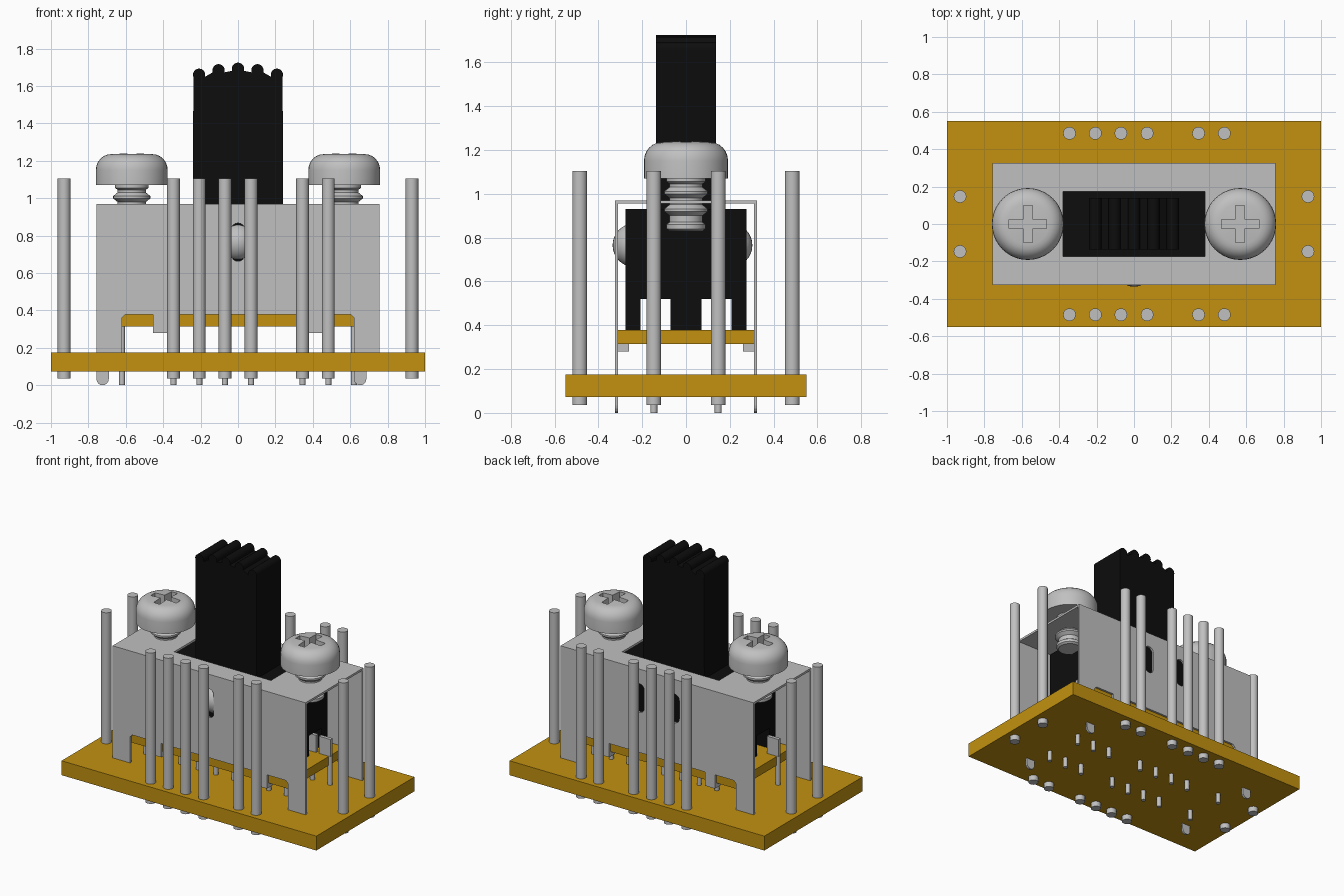
import bpy, bmesh, math
from mathutils import Vector, Matrix

if "Cube" in bpy.data.objects:
    bpy.data.objects.remove(bpy.data.objects["Cube"])


def material(name, rgb):
    m = bpy.data.materials.new(name)
    m.use_nodes = True
    m.diffuse_color = (*rgb, 1)
    m.node_tree.nodes["Principled BSDF"].inputs["Base Color"].default_value = (*rgb, 1)
    return m


METAL = material("light grey metal", (0.53, 0.53, 0.53))
GOLD = material("amber board", (0.54, 0.285, 0.005))
BLACK = material("black plastic", (0.004, 0.004, 0.004))


def finish(name, bm, mat, smooth=False):
    bmesh.ops.recalc_face_normals(bm, faces=bm.faces)
    mesh = bpy.data.meshes.new(name)
    bm.to_mesh(mesh)
    bm.free()
    mesh.materials.append(mat)
    ob = bpy.data.objects.new(name, mesh)
    bpy.context.collection.objects.link(ob)
    if smooth:
        bpy.ops.object.select_all(action='DESELECT')
        ob.select_set(True)
        bpy.context.view_layer.objects.active = ob
        bpy.ops.object.shade_smooth_by_angle(angle=math.radians(35))
    return ob


def box(name, x, y, z, mat):
    bm = bmesh.new()
    bmesh.ops.create_cube(bm, size=1)
    for v in bm.verts:
        v.co = [lo + (c + 0.5) * (hi - lo) for c, (lo, hi) in zip(v.co, (x, y, z))]
    return finish(name, bm, mat)


def prism(name, pts, y0, y1, mat, smooth=False):
    """Extrude an x/z outline along y."""
    bm = bmesh.new()
    face = bm.faces.new([bm.verts.new((x, y0, z)) for x, z in pts])
    ext = bmesh.ops.extrude_face_region(bm, geom=[face])["geom"]
    bmesh.ops.translate(bm, vec=(0, y1 - y0, 0),
                        verts=[e for e in ext if isinstance(e, bmesh.types.BMVert)])
    return finish(name, bm, mat, smooth)


def cylinder(name, x, y, z0, z1, r, mat, sides=20):
    bm = bmesh.new()
    bmesh.ops.create_cone(bm, cap_ends=True, segments=sides, radius1=r, radius2=r,
                          depth=z1 - z0, matrix=Matrix.Translation((x, y, (z0 + z1) / 2)))
    return finish(name, bm, mat, True)


def lathe(name, profile, x, mat, sides=40):
    bm = bmesh.new()
    verts = [bm.verts.new((r, 0, z)) for r, z in profile]
    edges = [bm.edges.new(p) for p in zip(verts, verts[1:])]
    bmesh.ops.spin(bm, geom=verts + edges, cent=(0, 0, 0), axis=(0, 0, 1),
                   angle=math.tau, steps=sides)
    bmesh.ops.remove_doubles(bm, verts=bm.verts, dist=1e-4)
    bmesh.ops.translate(bm, vec=(x, 0, 0), verts=bm.verts)
    return finish(name, bm, mat, True)


def cut(ob, cutter):
    mod = ob.modifiers.new("cut", 'BOOLEAN')
    mod.operation = 'DIFFERENCE'
    mod.solver = 'EXACT'
    mod.object = cutter
    bpy.context.view_layer.objects.active = ob
    bpy.ops.object.modifier_apply(modifier=mod.name)
    bpy.data.objects.remove(cutter)


def arc(cx, cz, r, a0, a1, n=8):
    return [(cx + r * math.cos(math.radians(a0 + (a1 - a0) * i / n)),
             cz + r * math.sin(math.radians(a0 + (a1 - a0) * i / n))) for i in range(n + 1)]


# Circuit board and the small plate inside the switch
box("circuit_board", (-1, 1), (-0.55, 0.55), (0.073, 0.175), GOLD)
box("switch_base_plate", (-0.62, 0.62), (-0.31, 0.31), (0.315, 0.378), GOLD)

# Tall header pins, and thin switch terminals with contact blades
columns = (-0.345, -0.207, -0.07, 0.07, 0.345, 0.483)
for side in (-1, 1):
    for x in columns:
        cylinder("header_pin", x, side * 0.485, 0.035, 1.105, 0.034, METAL)
    for x in (-0.93, 0.93):
        cylinder("end_pin", x, side * 0.147, 0.035, 1.105, 0.034, METAL)
    y = side * 0.147
    for x in columns:
        cylinder("terminal_pin", x, y, 0, 0.36, 0.016, METAL, 12)
        box("contact_blade", (x - 0.035, x + 0.035), (y - 0.012, y + 0.012), (0.37, 0.5), METAL)
    for end in (-1, 1):
        cylinder("end_terminal_pin", end * 0.62, y, 0, 0.38, 0.016, METAL, 12)
        blade = sorted((end * 0.54, end * 0.632))
        box("end_contact_blade", blade, (y - 0.012, y + 0.012), (0.37, 0.5), METAL)

# Bent sheet metal housing: walls with legs, rounded tabs and fold-over fingers
TAB = 0.033
outline = [(-0.757, 0.97)] + arc(-0.724, TAB, TAB, 180, 360)
outline += [(-0.691, 0.175), (-0.62, 0.175), (-0.62, 0.36), (-0.602, 0.378),
            (-0.455, 0.378), (-0.455, 0.28), (-0.375, 0.28), (-0.375, 0.378),
            (0.375, 0.378), (0.375, 0.28), (0.455, 0.28), (0.455, 0.378),
            (0.602, 0.378), (0.62, 0.36)]
outline += arc(0.62 + TAB, TAB, TAB, 180, 360)
outline += [(0.686, 0.175), (0.757, 0.175), (0.757, 0.97)]
for name, side, slots in (("front_wall", -1, (0,)), ("back_wall", 1, (-0.138, 0.138))):
    y0, y1 = sorted((side * 0.31, side * 0.325))
    wall = prism(name, outline, y0, y1, METAL)
    for x in slots:
        slot = arc(x, 0.83, 0.037, 0, 180) + arc(x, 0.7, 0.037, 180, 360)
        cut(wall, prism("slot_cutter", slot, y0 - 0.1, y1 + 0.1, METAL))
    for x in (-0.415, 0.415):
        y0, y1 = sorted((side * 0.26, side * 0.318))
        box("folded_finger", (x - 0.04, x + 0.04), (y0, y1), (0.28, 0.315), METAL)
roof = box("housing_top", (-0.757, 0.757), (-0.325, 0.325), (0.955, 0.97), METAL)
cut(roof, box("opening_cutter", (-0.38, 0.38), (-0.173, 0.173), (0.9, 1), METAL))

# Sliding carriage with three rails, and detent balls
box("carriage", (-0.51, 0.51), (-0.275, 0.275), (0.52, 0.93), BLACK)
for y0, y1 in ((-0.275, -0.207), (-0.07, 0.07), (0.207, 0.275)):
    box("carriage_rail", (-0.51, 0.51), (y0, y1), (0.378, 0.53), BLACK)
for name, y in (("front_detent_ball", -0.235), ("back_detent_ball", 0.203)):
    bm = bmesh.new()
    bmesh.ops.create_uvsphere(bm, u_segments=32, v_segments=16, radius=0.1,
                              matrix=Matrix.Translation((0, y, 0.765)))
    finish(name, bm, METAL, True)

# Thumb knob with an arched, ribbed top
knob = [(-0.24, 0.92)]
for i in range(-2, 3):
    knob += arc(i * 0.104, 1.692 - 0.008 * i * i, 0.033, 200, -20, 10)
knob.append((0.24, 0.92))
prism("thumb_knob", knob, -0.136, 0.138, BLACK, True)

# Pan head screws with cross recesses and ridged shanks
head = [(0, 1.07), (0.192, 1.07), (0.192, 1.15)]
head += [(0.112 + 0.08 * math.cos(math.radians(a)), 1.15 + 0.085 * math.sin(math.radians(a)))
         for a in range(15, 91, 15)] + [(0, 1.242)]
shank = [(0, 1.08), (0.09, 1.08), (0.09, 1.055), (0.076, 1.045)]
for z in (1.005, 0.925):
    shank += [(0.076, z + 0.025), (0.1, z + 0.006), (0.1, z - 0.006), (0.076, z - 0.025)]
shank += [(0.076, 0.87), (0.09, 0.86), (0.09, 0.84), (0.076, 0.83), (0, 0.83)]
for name, x in (("right", -0.568), ("left", 0.568)):
    screw = lathe(name + "_screw_head", head, x, METAL)
    for dx, dy in ((0.1, 0.024), (0.024, 0.1)):
        cut(screw, box("recess_cutter", (x - dx, x + dx), (-dy, dy), (1.15, 1.3), METAL))
    lathe(name + "_screw_shank", shank, x, METAL, 28)
